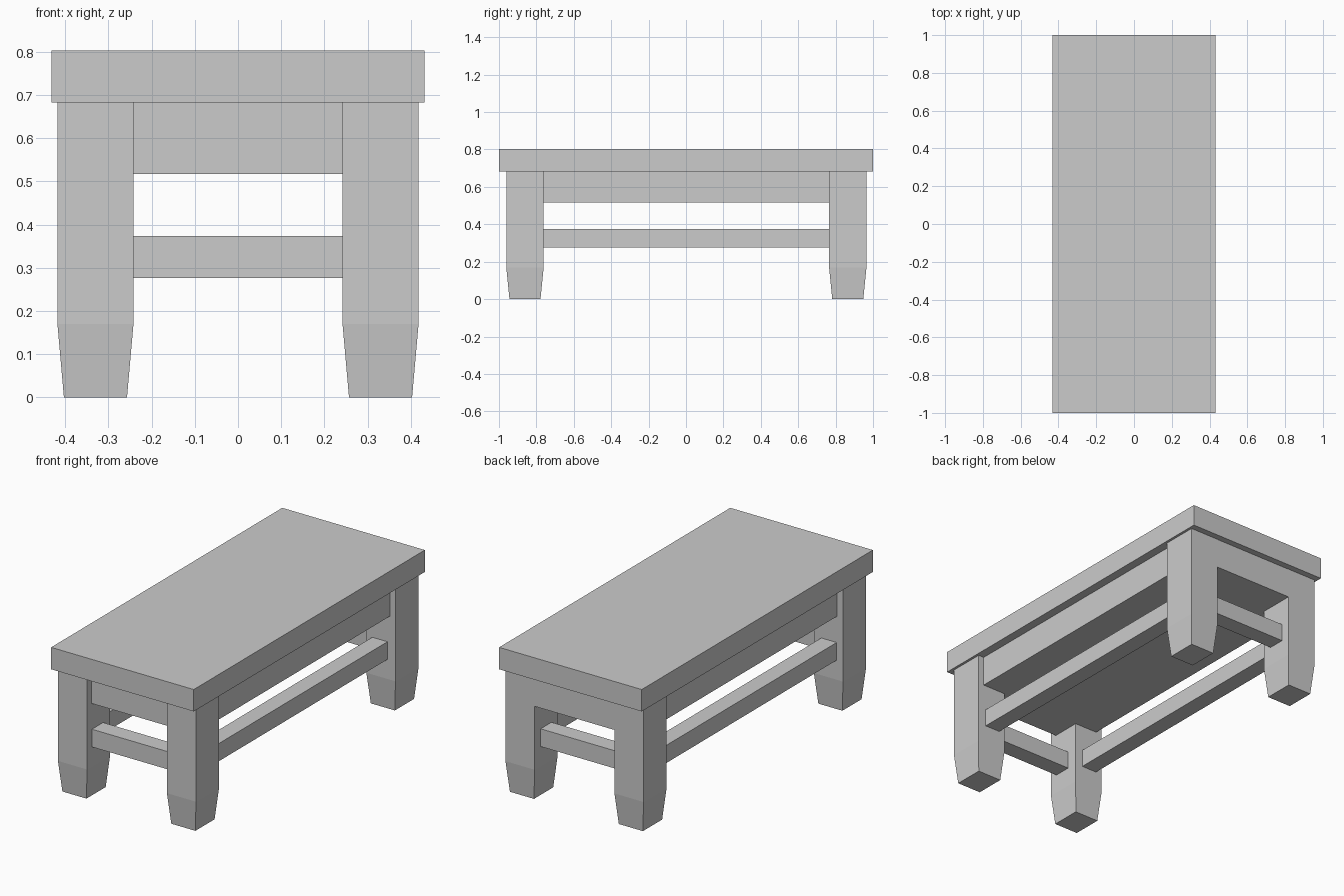
import bpy, bmesh

if "Cube" in bpy.data.objects:
    bpy.data.objects.remove(bpy.data.objects["Cube"])


def box(name, x0, x1, y0, y1, z0, z1):
    return rings(name, [(x0, x1, y0, y1, z0), (x0, x1, y0, y1, z1)])


def rings(name, levels):
    """Closed solid through rectangular rings stacked in z."""
    bm = bmesh.new()
    loops = []
    for x0, x1, y0, y1, z in levels:
        loops.append([bm.verts.new(p) for p in
                      ((x0, y0, z), (x1, y0, z), (x1, y1, z), (x0, y1, z))])
    for a, b in zip(loops, loops[1:]):
        for i in range(4):
            j = (i + 1) % 4
            bm.faces.new((a[i], a[j], b[j], b[i]))
    bm.faces.new(loops[0][::-1])
    bm.faces.new(loops[-1])
    mesh = bpy.data.meshes.new(name)
    bm.to_mesh(mesh)
    bm.free()
    obj = bpy.data.objects.new(name, mesh)
    bpy.context.collection.objects.link(obj)
    return obj


# Table top
TOP = 0.683
box("table_top", -0.432, 0.432, -1, 1, TOP, 0.803)

# Four legs with tapered feet
for sx, side in ((-1, "left"), (1, "right")):
    for cy, end in ((-0.861, "front"), (0.865, "back")):
        cx = sx * 0.33
        rings(f"{end}_{side}_leg", [
            (cx - hx, cx + hx, cy - hy, cy + hy, z)
            for hx, hy, z in ((0.073, 0.083, 0), (0.088, 0.1, 0.17), (0.088, 0.1, TOP))])

# Solid apron block under the top, nearly flush with the back legs
box("apron", -0.381, 0.384, -0.922, 0.964, 0.517, TOP)

# Low stretchers between the legs
LX, LY = 0.242, 0.765
box("front_stretcher", -LX, LX, -0.918, -0.822, 0.277, 0.374)
box("back_stretcher", -LX, LX, 0.818, 0.912, 0.277, 0.374)
box("right_stretcher", 0.278, 0.37, -LY, LY, 0.277, 0.374)
box("left_stretcher", -0.38, -0.287, -LY, LY, 0.277, 0.374)
